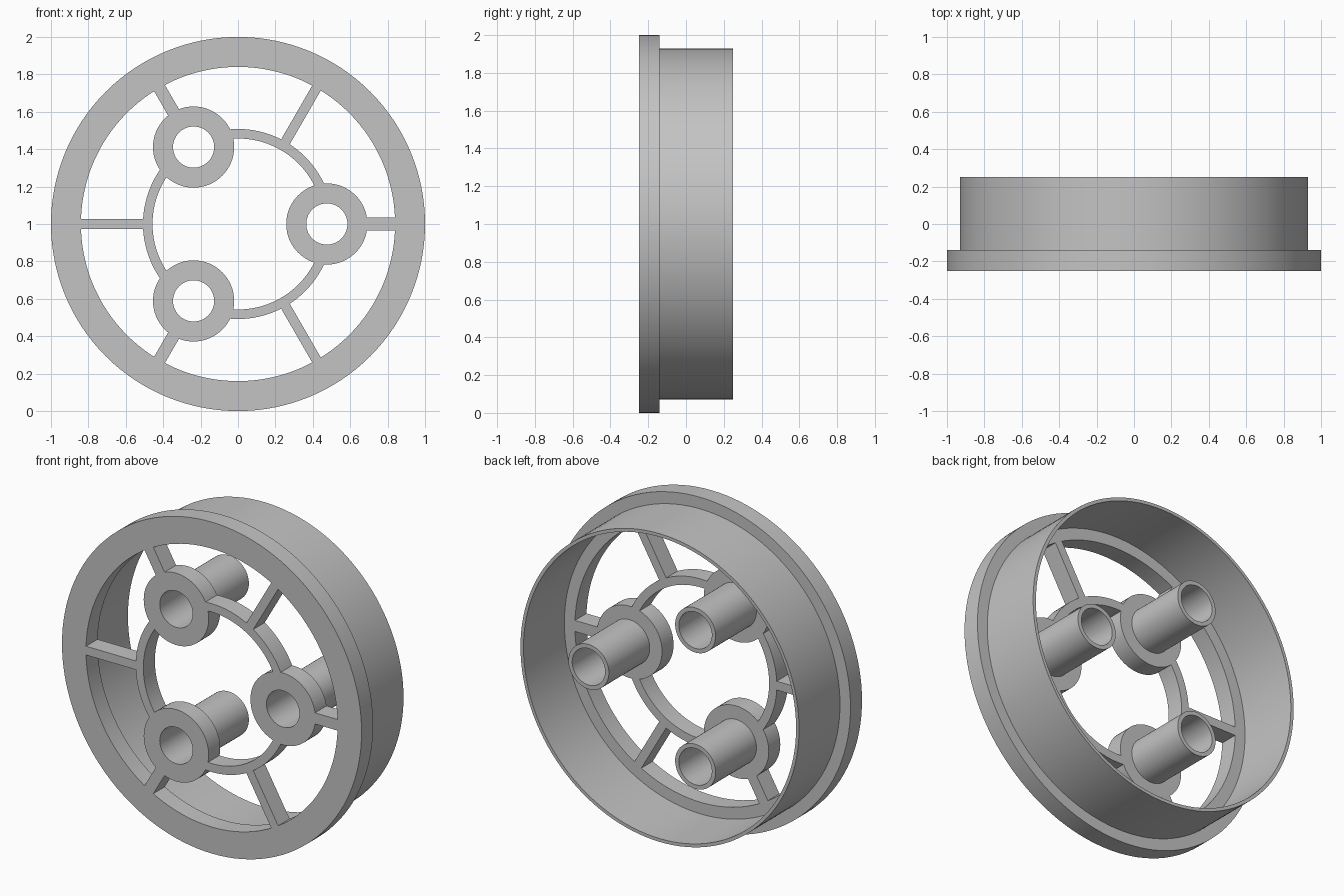
import bpy, bmesh
from math import cos, sin, radians, pi

cube = bpy.data.objects.get("Cube")
if cube:
    bpy.data.objects.remove(cube, do_unlink=True)

FRONT, BACK, STEP = -0.25, 0.25, -0.14   # depth of front face, rear rim, plate back

grey = bpy.data.materials.new("plain_grey")
grey.use_nodes = True
grey.diffuse_color = (0.55, 0.55, 0.55, 1)
grey.node_tree.nodes["Principled BSDF"].inputs["Base Color"].default_value = (0.55, 0.55, 0.55, 1)


def lathe(name, profile, cx=0, cz=1, start=0, end=360, steps=96):
    """Sweep a closed (radius, y) profile around an axis parallel to y."""
    bm = bmesh.new()
    full = end - start == 360
    rings = []
    for i in range(steps if full else steps + 1):
        a = radians(start + (end - start) * i / steps)
        rings.append([bm.verts.new((cx + r * cos(a), y, cz + r * sin(a))) for r, y in profile])
    n = len(profile)
    for i in range(steps):
        p, q = rings[i], rings[(i + 1) % len(rings)]
        for j in range(n):
            k = (j + 1) % n
            bm.faces.new((p[j], p[k], q[k], q[j]))
    if not full:
        bm.faces.new(rings[0])
        bm.faces.new(rings[-1])
    finish(name, bm)


def spoke(name, angle, r0, r1, width):
    """Straight radial bar with the full plate depth."""
    bm = bmesh.new()
    a = radians(angle)
    sides = []
    for y in (FRONT, STEP):
        sides.append([bm.verts.new((r * cos(a) - t * sin(a), y, 1 + r * sin(a) + t * cos(a)))
                      for r, t in ((r0, -width / 2), (r1, -width / 2), (r1, width / 2), (r0, width / 2))])
    bm.faces.new(sides[0])
    bm.faces.new(sides[1])
    for j in range(4):
        k = (j + 1) % 4
        bm.faces.new((sides[0][j], sides[0][k], sides[1][k], sides[1][j]))
    finish(name, bm)


def finish(name, bm):
    bmesh.ops.recalc_face_normals(bm, faces=bm.faces)
    mesh = bpy.data.meshes.new(name)
    bm.to_mesh(mesh)
    bm.free()
    mesh.materials.append(grey)
    obj = bpy.data.objects.new(name, mesh)
    bpy.context.collection.objects.link(obj)
    bpy.ops.object.select_all(action='DESELECT')
    obj.select_set(True)
    bpy.context.view_layer.objects.active = obj
    bpy.ops.object.shade_smooth_by_angle(angle=pi / 6)


# Front flange with the thin barrel wall behind it
lathe("flange_and_barrel", [(0.84, FRONT), (1, FRONT), (1, STEP), (0.93, STEP), (0.93, BACK),
                            (0.91, BACK), (0.91, STEP), (0.84, STEP)], steps=128)

for i in range(3):
    angle = 120 * i
    a = radians(angle)
    # Collar with a hollow tube running back to the rim
    lathe(f"collar_tube_{i + 1}", [(0.11, FRONT), (0.217, FRONT), (0.217, STEP), (0.135, STEP),
                                   (0.135, BACK), (0.11, BACK)],
          cx=0.475 * cos(a), cz=1 + 0.475 * sin(a), steps=64)
    # Hub ring arc between neighbouring collars
    lathe(f"hub_ring_arc_{i + 1}", [(0.457, FRONT), (0.508, FRONT), (0.508, STEP), (0.457, STEP)],
          start=angle + 22, end=angle + 98, steps=32)
    # Short spoke behind each collar, long spoke between collars
    spoke(f"short_spoke_{i + 1}", angle, 0.66, 0.86, 0.067)
    spoke(f"long_spoke_{i + 1}", angle + 60, 0.49, 0.86, 0.053)
